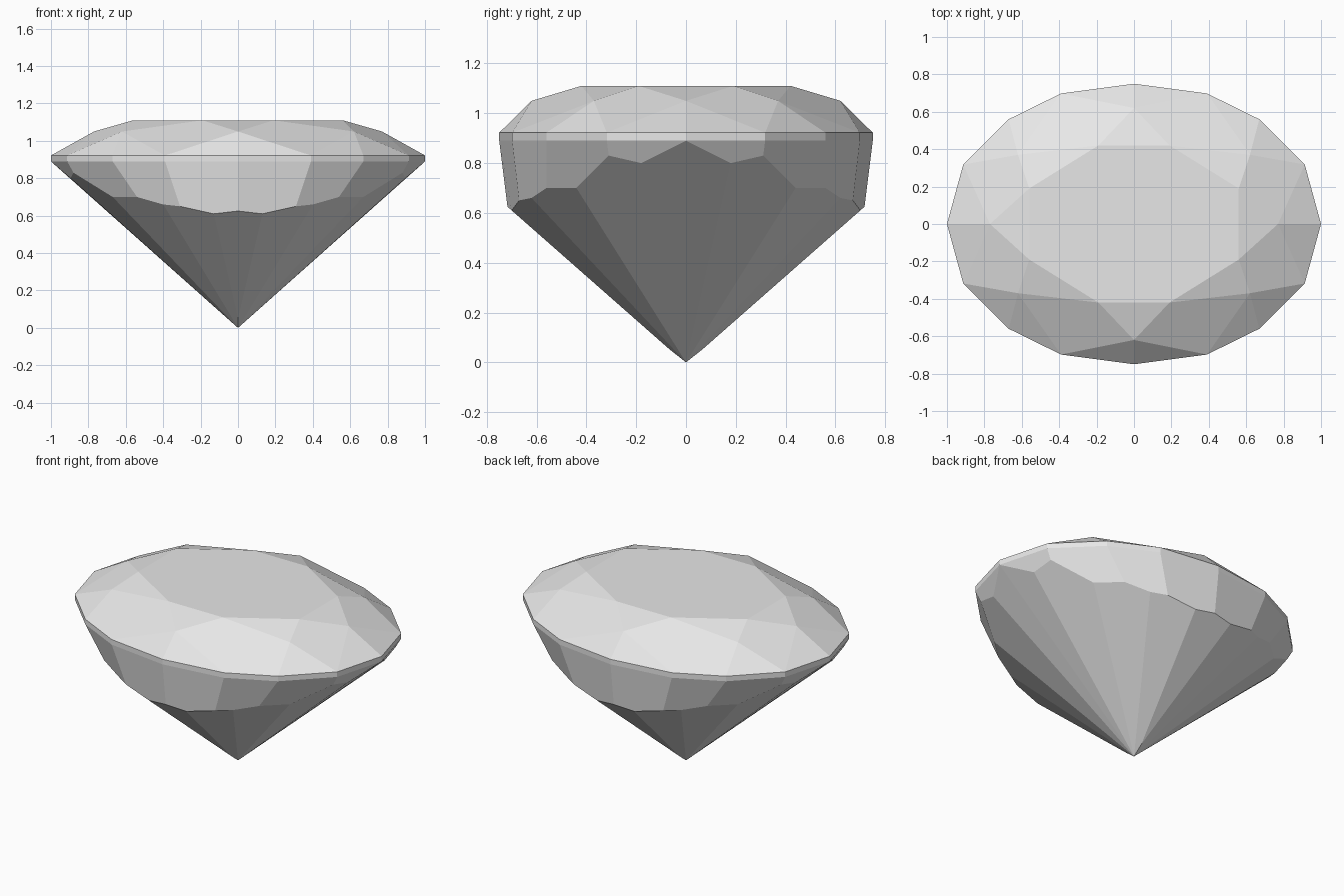
import bpy
import bmesh
from mathutils import Vector

cube = bpy.data.objects.get("Cube")
if cube:
    bpy.data.objects.remove(cube, do_unlink=True)

TABLE_Z, STAR_Z, GIRDLE_TOP, GIRDLE_LOW = 1.11, 1.05, 0.922, 0.89


def level(points, z):
    """Lift flat outline points to one height."""
    return [(x, y, z) for x, y in points]


# Crown: table corners, star points and girdle outline of one quarter
table = level([(0.56, 0), (0.56, 0.19), (0.19, 0.42), (0, 0.42)], TABLE_Z)
star = level([(0.77, 0), (0.62, 0.37), (0, 0.62)], STAR_Z)
outline = [(1, 0), (0.913, 0.318), (0.67, 0.56), (0.39, 0.698), (0, 0.75)]
top = level(outline, GIRDLE_TOP)
low = level(outline, GIRDLE_LOW)

# Pavilion: zigzag break between the upper and lower facets, then the tip
brk = [low[0], (0.895, 0.18, 0.80), (0.88, 0.31, 0.83), (0.67, 0.44, 0.70),
       (0.54, 0.56, 0.70), (0.40, 0.62, 0.66), (0.31, 0.67, 0.65),
       (0.13, 0.70, 0.61), (0, 0.717, 0.625)]
tip = (0, 0, 0)
keel = (0, 0.066, 0.052)

m0, t0, t1, m1 = table
s0, s1, s2 = star

# Table and star facets
facets = [
    [(0, 0, TABLE_Z), m0, t0, t1, m1],
    [m0, s0, t0], [t0, s1, t1], [t1, s2, m1],
]
# Kite facets
facets += [[t0, s0, top[1], s1], [t1, s1, top[3], s2]]
# Upper girdle facets, each fanning from a star point
facets += [[s, top[i], top[i + 1]] for i, s in enumerate((s0, s1, s1, s2))]
# Girdle band
facets += [[top[i], low[i], low[i + 1], top[i + 1]] for i in range(4)]
# Pavilion upper facets
facets.append([low[0], brk[1], brk[2], low[1]])
for i in range(1, 4):
    facets.append([low[i], *brk[2 * i:2 * i + 3], low[i + 1]])
# Pavilion lower facets
facets += [
    [tip, brk[0], brk[1]],
    [tip, *brk[1:4]],
    [tip, *brk[3:6]],
    [tip, *brk[5:8], keel],
    [keel, brk[7], brk[8]],
]

# Reflect the quarter into all four quadrants and weld it
bm = bmesh.new()
for sx in (1, -1):
    for sy in (1, -1):
        for facet in facets:
            bm.faces.new([bm.verts.new(Vector((x * sx, y * sy, z)))
                          for x, y, z in facet])
bmesh.ops.remove_doubles(bm, verts=bm.verts[:], dist=0.0005)
bmesh.ops.recalc_face_normals(bm, faces=bm.faces[:])
# Join facets split along the mirror planes
bmesh.ops.dissolve_limit(bm, angle_limit=0.005, verts=bm.verts[:],
                         edges=bm.edges[:])

mesh = bpy.data.meshes.new("gemstone")
bm.to_mesh(mesh)
bm.free()
gem = bpy.data.objects.new("gemstone", mesh)
bpy.context.collection.objects.link(gem)

# Single pale grey material
grey = bpy.data.materials.new("pale_grey")
grey.use_nodes = True
colour = (0.8, 0.8, 0.8, 1)
grey.diffuse_color = colour
grey.node_tree.nodes["Principled BSDF"].inputs["Base Color"].default_value = colour
mesh.materials.append(grey)
